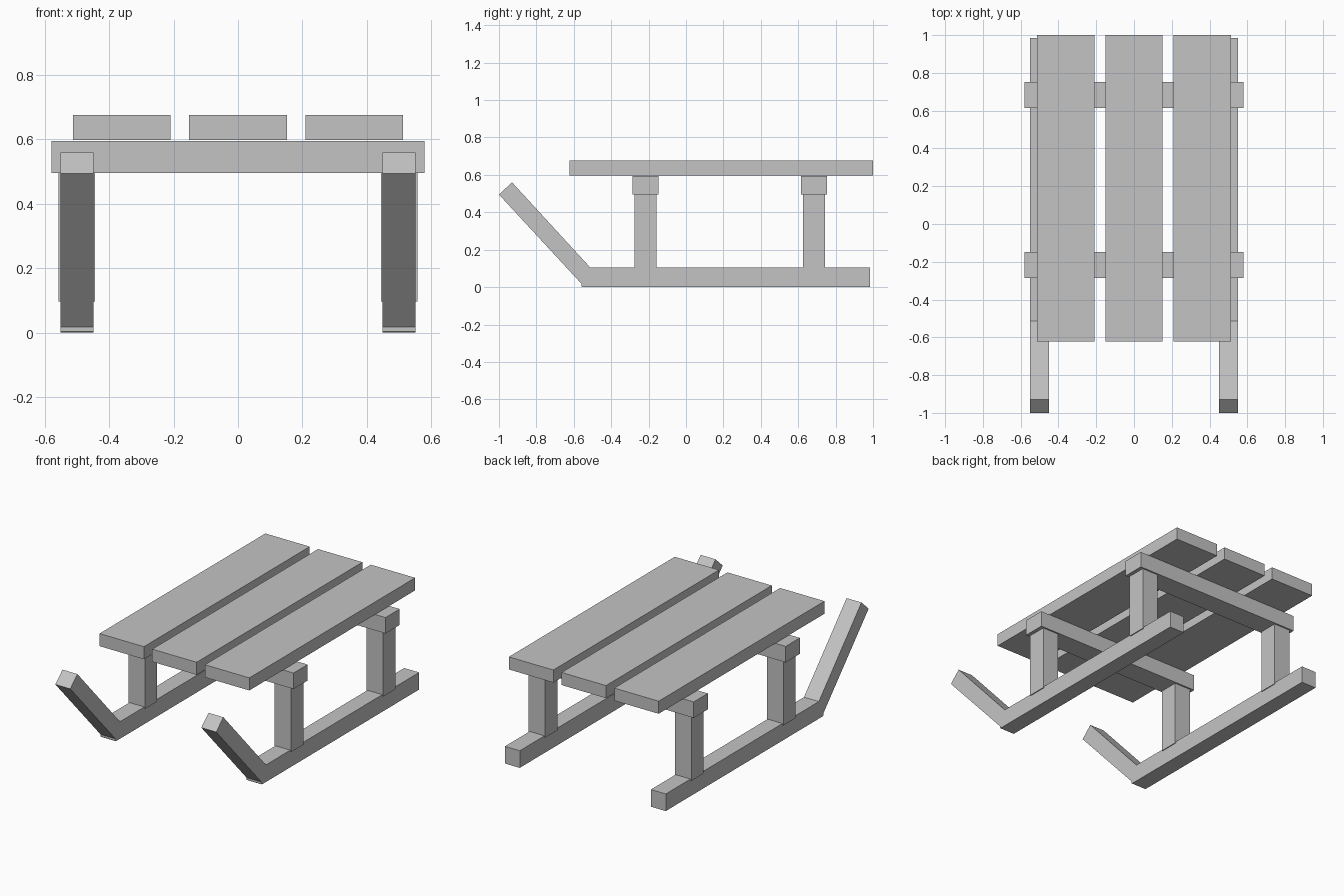
import bpy
import bmesh

cube = bpy.data.objects.get("Cube")
if cube:
    bpy.data.objects.remove(cube, do_unlink=True)

# One plain grey for the whole sled
grey = bpy.data.materials.new("plain_grey")
grey.use_nodes = True
colour = (0.55, 0.55, 0.55, 1)
grey.diffuse_color = colour
grey.node_tree.nodes["Principled BSDF"].inputs["Base Color"].default_value = colour


def extrude_profile(name, profile, x0, x1):
    """Extrude a side outline of (y, z) points from x0 to x1."""
    bm = bmesh.new()
    face = bm.faces.new([bm.verts.new((x0, y, z)) for y, z in profile])
    result = bmesh.ops.extrude_face_region(bm, geom=[face])
    moved = [v for v in result["geom"] if isinstance(v, bmesh.types.BMVert)]
    bmesh.ops.translate(bm, verts=moved, vec=(x1 - x0, 0, 0))
    bmesh.ops.recalc_face_normals(bm, faces=bm.faces)
    mesh = bpy.data.meshes.new(name)
    bm.to_mesh(mesh)
    bm.free()
    mesh.materials.append(grey)
    obj = bpy.data.objects.new(name, mesh)
    bpy.context.collection.objects.link(obj)
    return obj


def box(name, x, y, z):
    outline = [(y[0], z[0]), (y[1], z[0]), (y[1], z[1]), (y[0], z[1])]
    return extrude_profile(name, outline, *x)


# Runners with an upswept front end, and the legs standing on them
runner = [(-1, 0.495), (-0.93, 0.56), (-0.513, 0.106), (0.985, 0.106),
          (0.985, 0), (-0.553, 0), (-0.558, 0.004), (-0.558, 0.017)]
supports = {"front": -0.216, "back": 0.684}
for side, sign in (("left", 1), ("right", -1)):
    extrude_profile(side + "_runner", runner, sign * 0.449, sign * 0.551)
    for place, y in supports.items():
        box(f"{place}_{side}_leg", (sign * 0.444, sign * 0.557),
            (y - 0.059, y + 0.059), (0.096, 0.51))

# Cross beams over each pair of legs
for place, y in supports.items():
    box(place + "_cross_beam", (-0.58, 0.58), (y - 0.069, y + 0.069), (0.496, 0.595))

# Three seat planks
for name, x in (("right", -0.361), ("middle", 0), ("left", 0.361)):
    box(name + "_seat_plank", (x - 0.152, x + 0.152), (-0.622, 1), (0.598, 0.676))
